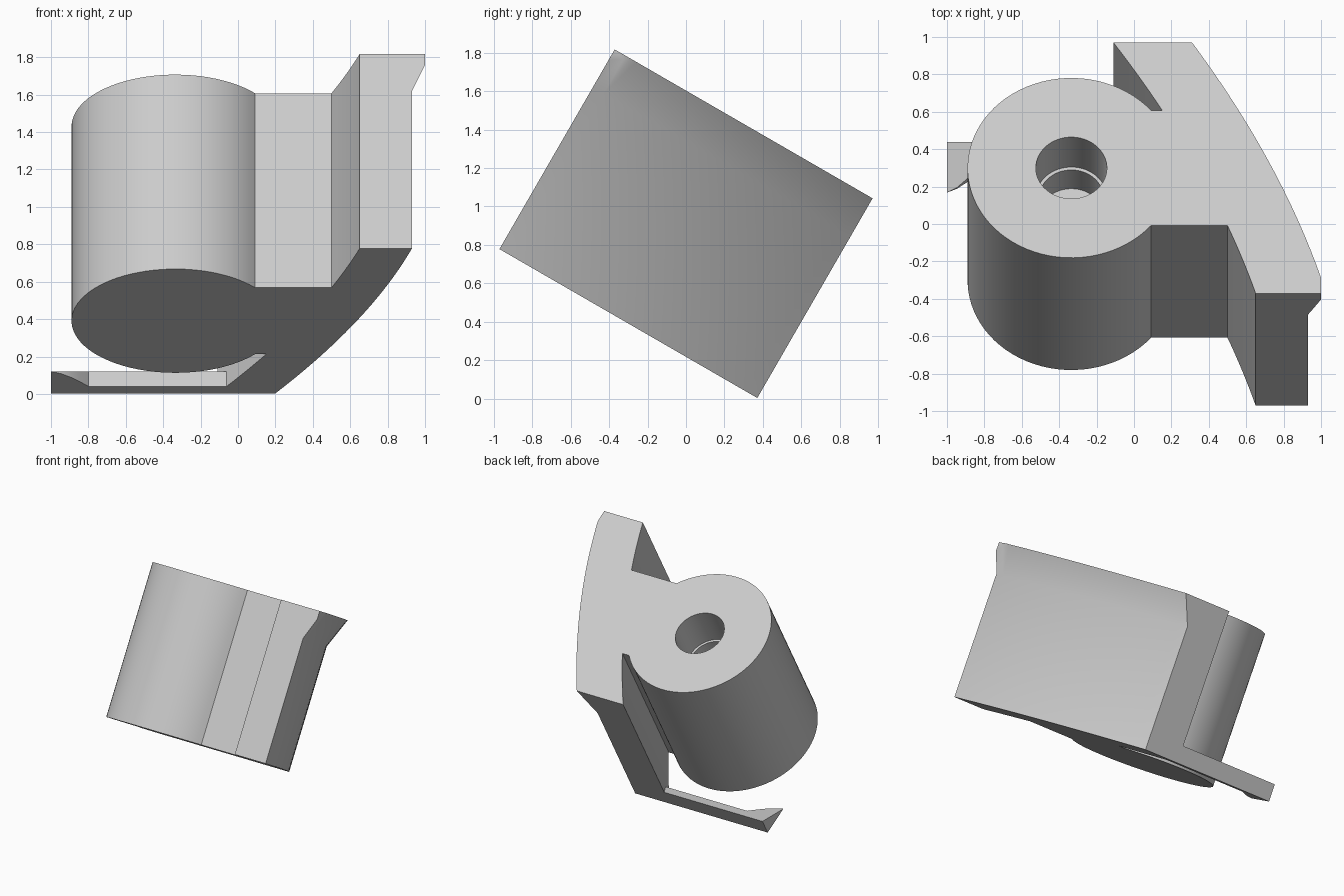
import bpy, bmesh, math
from mathutils import Vector, Matrix

if "Cube" in bpy.data.objects:
    bpy.data.objects.remove(bpy.data.objects["Cube"], do_unlink=True)

grey = bpy.data.materials.new("light grey")
grey.use_nodes = True
GREY = (0.6, 0.6, 0.6, 1)
grey.diffuse_color = GREY
grey.node_tree.nodes["Principled BSDF"].inputs["Base Color"].default_value = GREY

# Everything is drawn in a frame tilted 30 degrees about x
TILT = Matrix.Translation((0, 0, 0.91)) @ Matrix.Rotation(math.radians(-30), 4, 'X')
HALF_H, HALF_V = 0.6, 0.775      # half extrusion height, half width
BOSS_X, BOSS_R, WEB = -0.335, 0.555, 0.355


def loft(name, rings, cut=None):
    """Skin matching (outline, height) rings, tilt them, keep the side below a plane."""
    bm = bmesh.new()
    loops = [[bm.verts.new((x, v, w)) for x, v in pts] for pts, w in rings]
    n = len(loops[0])
    for a, b in zip(loops, loops[1:]):
        for i in range(n):
            j = (i + 1) % n
            bm.faces.new((a[i], a[j], b[j], b[i]))
    bm.faces.new(loops[0][::-1])
    bm.faces.new(loops[-1])
    bm.transform(TILT)
    if cut:
        geom = bm.verts[:] + bm.edges[:] + bm.faces[:]
        res = bmesh.ops.bisect_plane(bm, geom=geom, plane_co=cut[0], plane_no=cut[1],
                                     clear_outer=True, dist=1e-5)
        edges = [e for e in res["geom_cut"] if isinstance(e, bmesh.types.BMEdge)]
        bmesh.ops.edgeloop_fill(bm, edges=edges)
    bmesh.ops.recalc_face_normals(bm, faces=bm.faces[:])
    mesh = bpy.data.meshes.new(name)
    bm.to_mesh(mesh)
    bm.free()
    mesh.materials.append(grey)
    ob = bpy.data.objects.new(name, mesh)
    bpy.context.collection.objects.link(ob)
    return ob


def circle(r, n=64, start=0.0, end=2 * math.pi, closed=True):
    steps = n if closed else n - 1
    return [(BOSS_X + r * math.cos(start + (end - start) * i / steps),
             r * math.sin(start + (end - start) * i / steps)) for i in range(n)]


def span(a, b, n):
    return [a + (b - a) * i / (n - 1) for i in range(n)]


def outer(v):          # curved outer wall
    return 0.635 - 0.471 * v - 0.1165 * v * v


def lip(v):            # flared top edge of the outer wall
    return 0.739 - 0.4636 * v - 0.1165 * v * v


def inner(v):          # inner wall of the curved plate
    return outer(v) - 0.295 - 0.02 * v


def body_outline(wall):
    a = math.asin(WEB / BOSS_R)
    pts = [(wall(v), v) for v in span(-HALF_V, HALF_V, 25)]
    pts += [(inner(v), v) for v in span(HALF_V, WEB, 8)]
    pts += circle(BOSS_R, 64, a, 2 * math.pi - a, closed=False)
    pts += [(inner(v), v) for v in span(-WEB, -HALF_V, 8)]
    return pts


# Curved plate, web and round boss as one extrusion with a flared lip
body = loft("boss_and_curved_plate",
            [(body_outline(outer), -HALF_H), (body_outline(outer), 0.372),
             (body_outline(lip), HALF_H)],
            cut=(Vector((1, 0, 0)), Vector((1, 0, 0))))

# Stepped blind hole in the boss
cutter = loft("hole_cutter", [(circle(0.172), 0.08), (circle(0.172), 0.28),
                              (circle(0.19), 0.28), (circle(0.19), 0.7)])
cutter.hide_render = True
mod = body.modifiers.new("hole", 'BOOLEAN')
mod.operation = 'DIFFERENCE'
mod.solver = 'EXACT'
mod.object = cutter
bpy.context.view_layer.objects.active = body
bpy.ops.object.modifier_apply(modifier=mod.name)
bpy.data.objects.remove(cutter, do_unlink=True)

# Thin hooked foot, trimmed level on top
foot_pts = [(inner(HALF_V), HALF_V), (-1, HALF_V), (-1, 0.54), (-0.945, 0.565),
            (-0.89, 0.606), (-0.845, 0.65), (-0.8, 0.70), (inner(0.70), 0.70)]
foot = loft("hooked_foot", [(foot_pts, -HALF_H), (foot_pts, -0.3)],
            cut=(Vector((0, 0, 0.12)), Vector((0, 0, 1))))

# Smooth the curved walls, keep real edges sharp
for ob in (body, foot):
    bpy.ops.object.select_all(action='DESELECT')
    ob.select_set(True)
    bpy.context.view_layer.objects.active = ob
    bpy.ops.object.shade_smooth_by_angle(angle=math.radians(30))
